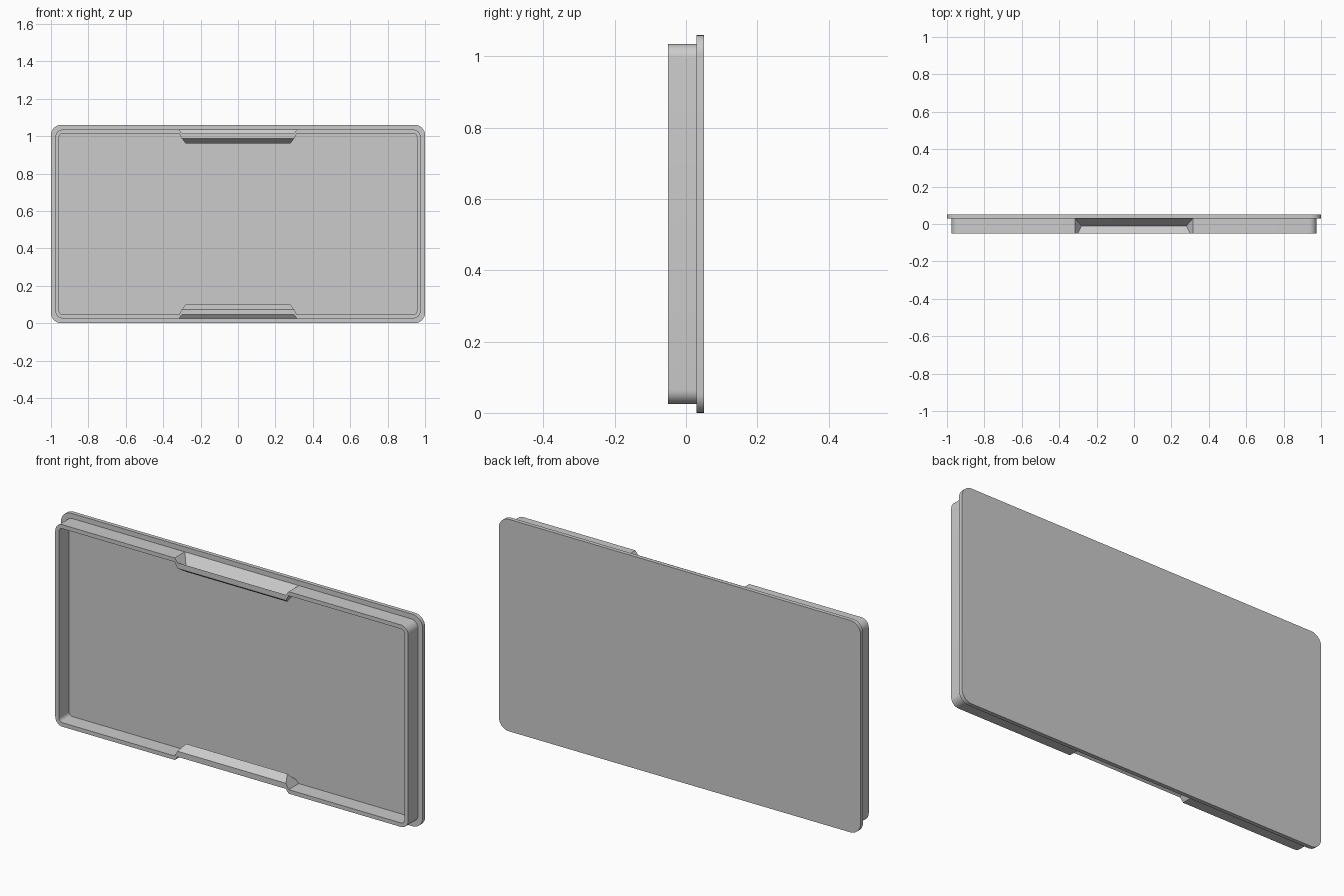
import bpy, bmesh, math

cube = bpy.data.objects.get("Cube")
if cube:
    bpy.data.objects.remove(cube)

grey = bpy.data.materials.new("plain grey")
grey.use_nodes = True
colour = (0.6, 0.6, 0.6, 1)
grey.diffuse_color = colour
grey.node_tree.nodes["Principled BSDF"].inputs["Base Color"].default_value = colour

MID = 0.53              # height of the centre
BACK, FRONT = 0.03, -0.05


def corners(half_x, half_z, radius, steps=8):
    """Four quarter arcs, counter-clockwise from the +x +z corner."""
    arcs = []
    for i, (sx, sz) in enumerate([(1, 1), (-1, 1), (-1, -1), (1, -1)]):
        arc = []
        for k in range(steps + 1):
            a = math.pi / 2 * (i + k / steps)
            arc.append((sx * (half_x - radius) + radius * math.cos(a),
                        sz * (half_z - radius) + radius * math.sin(a)))
        arcs.append(arc)
    return arcs


def finish(bm, name):
    bmesh.ops.recalc_face_normals(bm, faces=bm.faces)
    mesh = bpy.data.meshes.new(name)
    bm.to_mesh(mesh)
    bm.free()
    mesh.materials.append(grey)
    obj = bpy.data.objects.new(name, mesh)
    bpy.context.collection.objects.link(obj)
    bpy.ops.object.select_all(action="DESELECT")
    obj.select_set(True)
    bpy.context.view_layer.objects.active = obj
    bpy.ops.object.shade_smooth_by_angle(angle=math.radians(30))
    return obj


# Flat rounded back plate
bm = bmesh.new()
outline = [p for arc in corners(1.0, MID, 0.055) for p in arc]
face = bm.faces.new([bm.verts.new((x, BACK, MID + z)) for x, z in outline])
extruded = bmesh.ops.extrude_face_region(bm, geom=[face], use_keep_orig=True)
bmesh.ops.translate(bm, vec=(0, 0.02, 0),
                    verts=[v for v in extruded["geom"] if isinstance(v, bmesh.types.BMVert)])
finish(bm, "back_plate")

# Rim section, outside to inside: (y, half z, notched half z, notched half x)
OUT, IN = 0.505, 0.485
section = [
    (BACK, OUT, OUT, 0.315),
    (-0.01, OUT, 0.455, 0.28),
    (FRONT, OUT, 0.485, 0.30),
    (FRONT, IN, 0.457, 0.30),
    (-0.01, IN, 0.43, 0.28),
    (BACK, IN, 0.47, 0.30),
]
outer = corners(0.976, OUT, 0.04)
inner = corners(0.956, IN, 0.02)

# Sweep the section round the rim, with a finger notch in the top and bottom
bm = bmesh.new()
stations = []
for i in range(4):
    for po, pi in zip(outer[i], inner[i]):
        stations.append([(*(po if k < 3 else pi), s[0]) for k, s in enumerate(section)])
    if i in (0, 2):
        side = 1 if i == 0 else -1
        for end, cut in ((1, False), (1, True), (-1, True), (-1, False)):
            stations.append([(side * end * (nx if cut else 0.315),
                              side * (nz if cut else z), y)
                             for y, z, nz, nx in section])
rings = [[bm.verts.new((x, y, MID + z)) for x, z, y in st] for st in stations]
for a, b in zip(rings, rings[1:] + rings[:1]):
    for k in range(5):
        bm.faces.new((a[k], a[k + 1], b[k + 1], b[k]))
bmesh.ops.remove_doubles(bm, verts=bm.verts, dist=0.0001)
finish(bm, "raised_rim")
